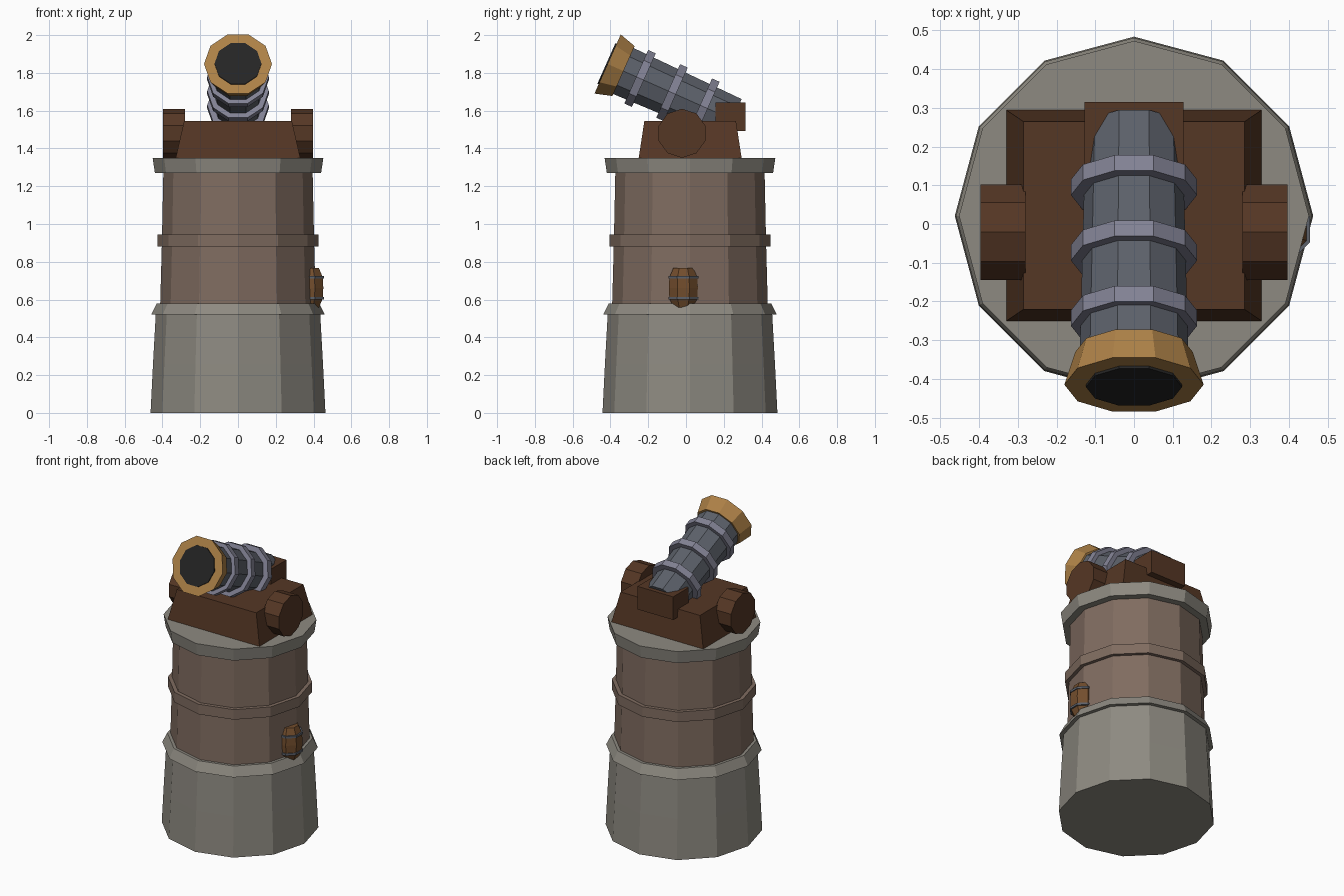
import bpy, bmesh, math
from mathutils import Matrix, Vector

cube = bpy.data.objects.get("Cube")
if cube:
    bpy.data.objects.remove(cube)


def material(name, rgb):
    m = bpy.data.materials.new(name)
    m.use_nodes = True
    m.diffuse_color = (*rgb, 1)
    bsdf = next(n for n in m.node_tree.nodes if n.type == 'BSDF_PRINCIPLED')
    bsdf.inputs["Base Color"].default_value = (*rgb, 1)
    return m


STONE = material("grey stone", (0.27, 0.255, 0.22))
BRICK = material("brown brick", (0.215, 0.15, 0.117))
WOOD = material("dark wood", (0.091, 0.038, 0.018))
IRON = material("dark iron", (0.107, 0.119, 0.144))
BAND = material("pale iron", (0.223, 0.223, 0.296))
BRASS = material("brass", (0.42, 0.22, 0.063))
BORE = material("black bore", (0.018, 0.018, 0.018))
KEG = material("keg wood", (0.17, 0.075, 0.026))


def finish(name, bm, mat):
    bmesh.ops.recalc_face_normals(bm, faces=bm.faces)
    mesh = bpy.data.meshes.new(name)
    bm.to_mesh(mesh)
    bm.free()
    mesh.materials.append(mat)
    ob = bpy.data.objects.new(name, mesh)
    bpy.context.collection.objects.link(ob)
    return ob


def lathe(name, profile, sides, matrix, mat, turn=0.0):
    """Faceted solid from (radius, height) pairs around local z."""
    bm = bmesh.new()
    rings = []
    for r, z in profile:
        angles = [math.tau * i / sides + turn for i in range(sides)]
        rings.append([bm.verts.new(matrix @ Vector((r * math.cos(a), r * math.sin(a), z)))
                      for a in angles])
    for low, high in zip(rings, rings[1:]):
        for i in range(sides):
            j = (i + 1) % sides
            bm.faces.new((low[i], low[j], high[j], high[i]))
    bm.faces.new(rings[0][::-1])
    bm.faces.new(rings[-1])
    return finish(name, bm, mat)


def block(name, centre, size, mat, top_scale=(1, 1)):
    bm = bmesh.new()
    bmesh.ops.create_cube(bm, size=1)
    for v in bm.verts:
        if v.co.z > 0:
            v.co.x *= top_scale[0]
            v.co.y *= top_scale[1]
        v.co = Vector(centre) + v.co * Vector(size)
    return finish(name, bm, mat)


# Tower
tower = Matrix.Translation((0, 0.021, 0))
for name, mat, profile in (
    ("stone_base", STONE, [(0.463, 0), (0.45, 0.26), (0.435, 0.53)]),
    ("base_ledge", STONE, [(0.46, 0.52), (0.43, 0.58)]),
    ("brick_wall", BRICK, [(0.412, 0.57), (0.403, 0.9), (0.395, 1.28)]),
    ("wall_belt", BRICK, [(0.426, 0.88), (0.426, 0.945)]),
    ("top_ledge", STONE, [(0.44, 1.27), (0.452, 1.35)]),
):
    lathe(name, profile, 12, tower, mat)

# Gun carriage
block("carriage_base", (0, 0.022, 1.447), (0.66, 0.545, 0.196), WOOD, (0.865, 0.89))
block("breech_block", (0, 0.235, 1.568), (0.256, 0.16, 0.15), WOOD)
for side, label in ((1, "left"), (-1, "right")):
    pivot = Matrix.Translation((side * 0.338, -0.021, 1.48)) @ Matrix.Rotation(math.pi / 2, 4, 'Y')
    lathe(label + "_trunnion", [(0.13, -0.058), (0.13, 0.058)], 10, pivot, WOOD)

# Cannon: local z points out of the muzzle
gun = Matrix.Translation((0, -0.415, 1.847)) @ Matrix.Rotation(math.radians(66), 4, 'X')
lathe("cannon_barrel", [(0.125, -0.724), (0.141, -0.05)], 10, gun, IRON)
lathe("muzzle_ring", [(0.152, -0.092), (0.18, 0)], 10, gun, BRASS)
lathe("muzzle_bore", [(0.124, -0.01), (0.124, 0.007)], 10, gun, BORE)
for i in range(3):
    z = -0.188 - 0.185 * i
    lathe(f"barrel_band_{i + 1}", [(0.163, z - 0.022), (0.163, z + 0.022)], 10, gun, BAND)

# Keg set into the wall
keg = Matrix.Translation((0.375, -0.014, 0.662))
turn = math.pi / 8
lathe("keg", [(0.058, -0.104), (0.08, -0.055), (0.083, 0), (0.08, 0.055), (0.058, 0.104)],
      8, keg, KEG, turn)
for z, label in ((-0.056, "lower"), (0.056, "upper")):
    lathe("keg_hoop_" + label, [(0.086, z - 0.007), (0.086, z + 0.007)], 8, keg, IRON, turn)
